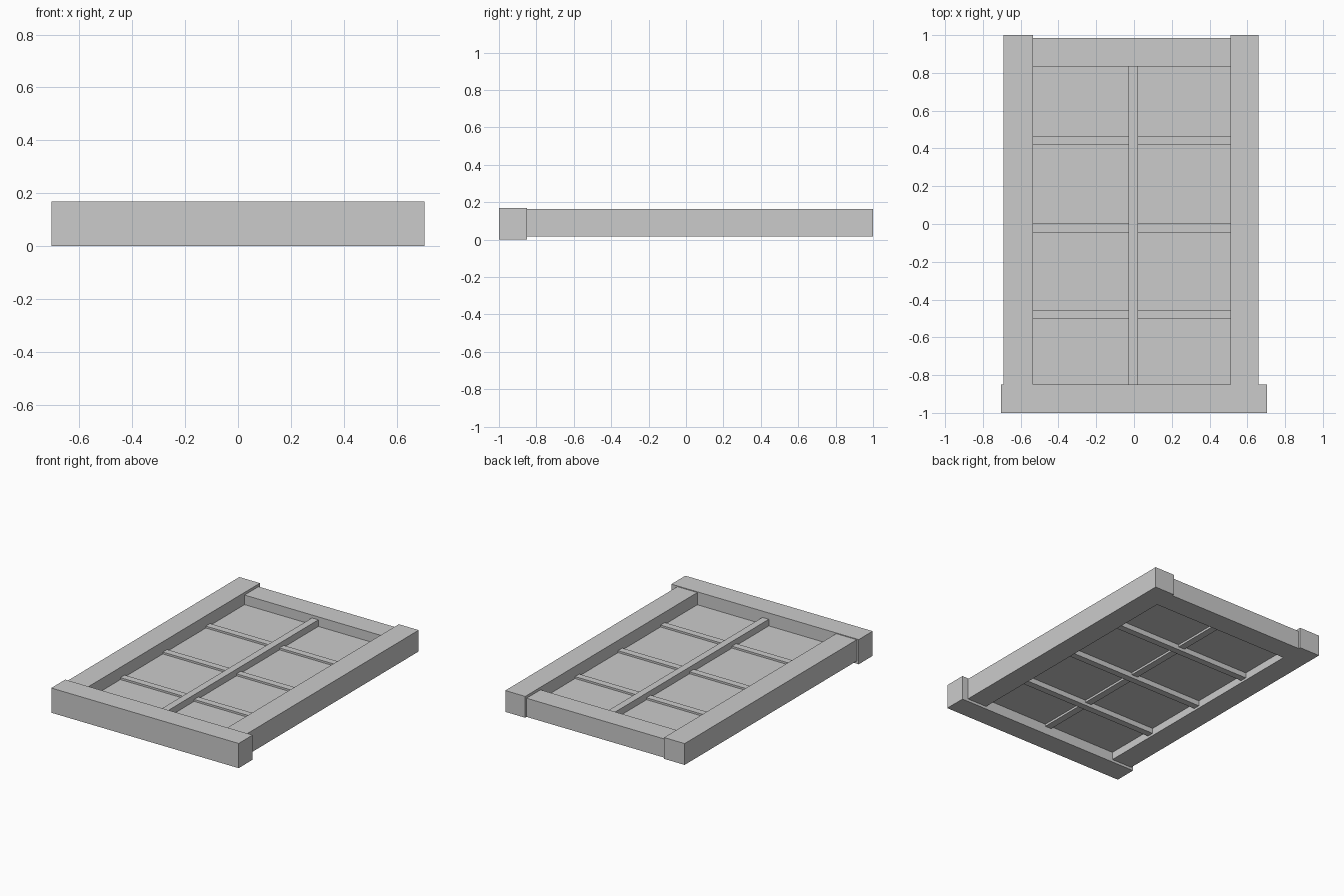
import bpy

if "Cube" in bpy.data.objects:
    bpy.data.objects.remove(bpy.data.objects["Cube"])


def box(name, x, y, z):
    """Axis-aligned box from (min, max) ranges."""
    bpy.ops.mesh.primitive_cube_add(size=1)
    ob = bpy.context.object
    ob.name = name
    ob.location = [(r[0] + r[1]) / 2 for r in (x, y, z)]
    ob.scale = [r[1] - r[0] for r in (x, y, z)]
    bpy.ops.object.transform_apply(location=True, rotation=False, scale=True)
    return ob


INNER_X = (-0.535, 0.51)
INNER_Y = (-0.85, 0.835)

# Outer frame: wide sill, two stiles, slightly recessed top rail
box("sill", (-0.705, 0.705), (-1.0, -0.85), (0.0, 0.168))
box("left_stile", (-0.69, INNER_X[0]), (-0.85, 1.0), (0.018, 0.163))
box("right_stile", (INNER_X[1], 0.66), (-0.85, 1.0), (0.018, 0.163))
box("top_rail", INNER_X, (INNER_Y[1], 0.985), (0.018, 0.145))

# Thin pane filling the opening
box("pane", INNER_X, INNER_Y, (0.07, 0.08))

# Upright glazing bar, proud of the pane on the upper face
box("upright_bar", (-0.028, 0.02), INNER_Y, (0.055, 0.125))

# Cross bars, proud of the pane on the lower face
for i, y in enumerate((-0.477, -0.021, 0.441)):
    box(f"cross_bar_{i + 1}", INNER_X, (y - 0.023, y + 0.023), (0.034, 0.093))
